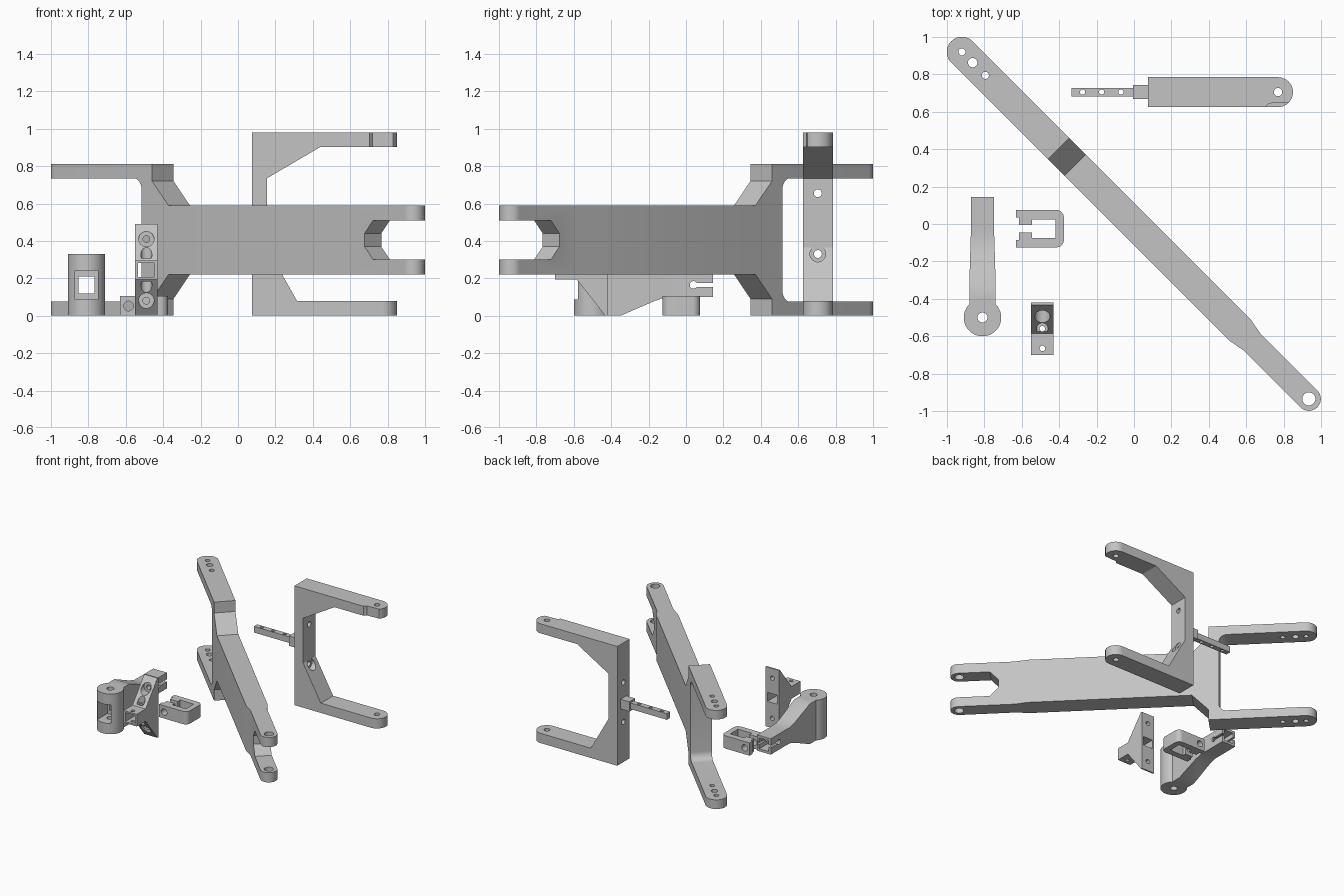
import bpy, bmesh, math
from mathutils import Vector

if "Cube" in bpy.data.objects:
    bpy.data.objects.remove(bpy.data.objects["Cube"])

grey = bpy.data.materials.new("plain_grey")
grey.diffuse_color = (0.55, 0.55, 0.55, 1)
grey.use_nodes = True
grey.node_tree.nodes["Principled BSDF"].inputs["Base Color"].default_value = grey.diffuse_color


def arc(cx, cy, r, a0=0, a1=360, n=32):
    full = abs(a1 - a0) == 360
    return [(cx + r * math.cos(math.radians(a0 + (a1 - a0) * i / n)),
             cy + r * math.sin(math.radians(a0 + (a1 - a0) * i / n)))
            for i in range(n if full else n + 1)]


def rect(a0, a1, b0, b1):
    return [(a0, b0), (a1, b0), (a1, b1), (a0, b1)]


def prism(name, pts, plane, lo, hi):
    """Extrude a 2D outline drawn in 'xy', 'xz' or 'yz' along the third axis."""
    place = {"xy": lambda p, d: (p[0], p[1], d),
             "xz": lambda p, d: (p[0], d, p[1]),
             "yz": lambda p, d: (d, p[0], p[1])}[plane]
    bm = bmesh.new()
    face = bm.faces.new([bm.verts.new(place(p, lo)) for p in pts])
    ext = bmesh.ops.extrude_face_region(bm, geom=[face])
    move = Vector(place((0, 0), hi - lo))
    bmesh.ops.translate(bm, vec=move, verts=[v for v in ext["geom"] if isinstance(v, bmesh.types.BMVert)])
    bmesh.ops.recalc_face_normals(bm, faces=bm.faces)
    me = bpy.data.meshes.new(name)
    bm.to_mesh(me)
    bm.free()
    me.materials.append(grey)
    ob = bpy.data.objects.new(name, me)
    bpy.context.collection.objects.link(ob)
    return ob


def boolean(ob, op, pts, plane, lo, hi):
    tool = prism("cutter", pts, plane, lo, hi)
    mod = ob.modifiers.new("bool", "BOOLEAN")
    mod.operation, mod.object, mod.solver = op, tool, "EXACT"
    bpy.context.view_layer.objects.active = ob
    bpy.ops.object.modifier_apply(modifier=mod.name)
    bpy.data.objects.remove(tool)


def cut(ob, pts, plane, lo, hi):
    boolean(ob, "DIFFERENCE", pts, plane, lo, hi)


def finish(ob):
    bpy.ops.object.select_all(action="DESELECT")
    ob.select_set(True)
    bpy.context.view_layer.objects.active = ob
    bpy.ops.object.shade_smooth_by_angle(angle=math.radians(25))


# Long diagonal arm: side profile, trimmed by its plan outline
lower = [(-1.4, 0), (-0.569, 0), (-0.569, 0.09), (-0.445, 0.22), (1.4, 0.22),
         (1.4, 0.30), (1.085, 0.30), (1.02, 0.37)]
upper = [(x, 0.81 - z) for x, z in reversed(lower)]
inner = [(-1.4, 0.735)] + arc(-0.708, 0.675, 0.06, 90, 0, 8) \
    + arc(-0.708, 0.135, 0.06, 0, -90, 8) + [(-1.4, 0.075)]
long_arm = prism("long_arm", lower + upper + inner, "xz", -0.2, 0.2)
plan = arc(-1.301, 0, 0.081, 90, 270, 24) + [(0.80, -0.081), (0.895, -0.063)] \
    + arc(1.322, 0, 0.064, -90, 90, 24) + [(0.895, 0.063), (0.80, 0.081)]
boolean(long_arm, "INTERSECT", plan, "xy", -0.1, 1.0)
for u, r in ((-1.301, 0.019), (-1.22, 0.025), (-1.124, 0.019), (1.322, 0.035)):
    cut(long_arm, arc(u, 0, r), "xy", -0.1, 1.0)
long_arm.rotation_euler.z = math.radians(-45)
finish(long_arm)

# Fork: C-shaped profile with rounded tips
fork = prism("fork", [(0.075, 0), (0.9, 0), (0.9, 0.08), (0.315, 0.08), (0.155, 0.365),
                      (0.155, 0.735), (0.44, 0.902), (0.9, 0.902), (0.9, 0.98), (0.075, 0.98)],
             "xz", 0.6, 0.8)
boolean(fork, "INTERSECT", [(0.075, 0.625)] + arc(0.77, 0.705, 0.08, -90, 90, 24) + [(0.075, 0.785)],
        "xy", -0.1, 1.1)
cut(fork, arc(0.77, 0.705, 0.022), "xy", -0.1, 1.1)
cut(fork, [(0.68, 0.6), (0.9, 0.6), (0.9, 0.665), (0.83, 0.65), (0.72, 0.645)], "xy", 0.87, 1.1)
for z in (0.33, 0.655):
    cut(fork, arc(0.705, z, 0.021), "yz", 0, 0.5)
cut(fork, arc(0.705, 0.33, 0.042), "yz", 0.15, 0.4)
finish(fork)

# Drilled rod behind the fork
block = prism("rod_block", rect(0.668, 0.742, 0.45, 0.53), "yz", -0.005, 0.0755)
rod = prism("rod", rect(0.683, 0.727, 0.465, 0.515), "yz", -0.335, -0.004)
for x in (-0.275, -0.173, -0.07):
    cut(rod, arc(x, 0.705, 0.014, n=20), "xy", 0, 1)
finish(rod)

# Pivot arm: barrel joined to a tapering square tube
X, Y = -0.81, -0.50
half = [(Y, 0), (-0.35, 0), (-0.165, 0.08), (-0.10, 0.10), (0.145, 0.10)]
pivot = prism("pivot_arm", half + [(y, 0.33 - z) for y, z in reversed(half)], "yz", -1, -0.6)
boolean(pivot, "INTERSECT", [(X - 0.07, Y), (X + 0.07, Y), (X + 0.07, -0.3), (X + 0.062, -0.04),
                             (X + 0.062, 0.2), (X - 0.062, 0.2), (X - 0.062, -0.04), (X - 0.07, -0.3)],
        "xy", -0.1, 0.5)
boolean(pivot, "UNION", arc(X, Y, 0.1, n=48), "xy", 0, 0.33)
cut(pivot, rect(X - 0.062, X + 0.062, 0.088, 0.242), "xz", -0.7, -0.45)
cut(pivot, rect(X - 0.043, X + 0.043, 0.12, 0.21), "xz", -0.46, 0.3)
cut(pivot, arc(X, Y, 0.027), "xy", -0.1, 0.5)
cut(pivot, arc(0.04, 0.165, 0.02, 30, 330, 20) + [(0.2, 0.155), (0.2, 0.175)], "yz", -1, -0.6)
finish(pivot)

# Small clamp: rounded C plate with two jaws
outer = [(-0.63, -0.125)] + arc(-0.415, -0.085, 0.04, -90, 0, 8) \
    + arc(-0.415, 0.035, 0.04, 0, 90, 8) + [(-0.63, 0.075)]
clamp = prism("clamp", outer, "xy", 0, 0.105)
cut(clamp, rect(-0.545, -0.42, -0.075, 0.025), "xy", -0.1, 0.2)
cut(clamp, rect(-0.7, -0.54, -0.045, -0.005), "xy", -0.1, 0.2)
cut(clamp, rect(-0.7, -0.615, -0.085, 0.035), "xy", -0.1, 0.2)
cut(clamp, arc(-0.585, 0.052, 0.026), "xz", -0.3, 0.3)
finish(clamp)

# Wedge bracket: double gusset, hollow nose and screw seats
bx = -0.49
wedge = [(-0.70, 0.195), (-0.585, 0.195), (-0.432, 0), (-0.42, 0)]
bracket = prism("wedge_bracket", wedge + [(y, 0.49 - z) for y, z in reversed(wedge)], "yz",
                bx - 0.06, bx + 0.06)
cut(bracket, rect(bx - 0.044, bx + 0.044, 0.208, 0.282), "xz", -0.8, -0.3)
for z in (0.08, 0.41):
    cut(bracket, arc(bx, z, 0.018), "xz", -0.8, -0.3)
    cut(bracket, arc(bx, z, 0.041), "xz", -0.8, -0.462)
for y in (-0.56, -0.665):
    cut(bracket, arc(bx, y, 0.015, n=20), "xy", -0.1, 0.6)
for lo, hi in ((-0.1, 0.183), (0.307, 0.6)):
    cut(bracket, arc(bx, -0.56, 0.03), "xy", lo, hi)
finish(bracket)
